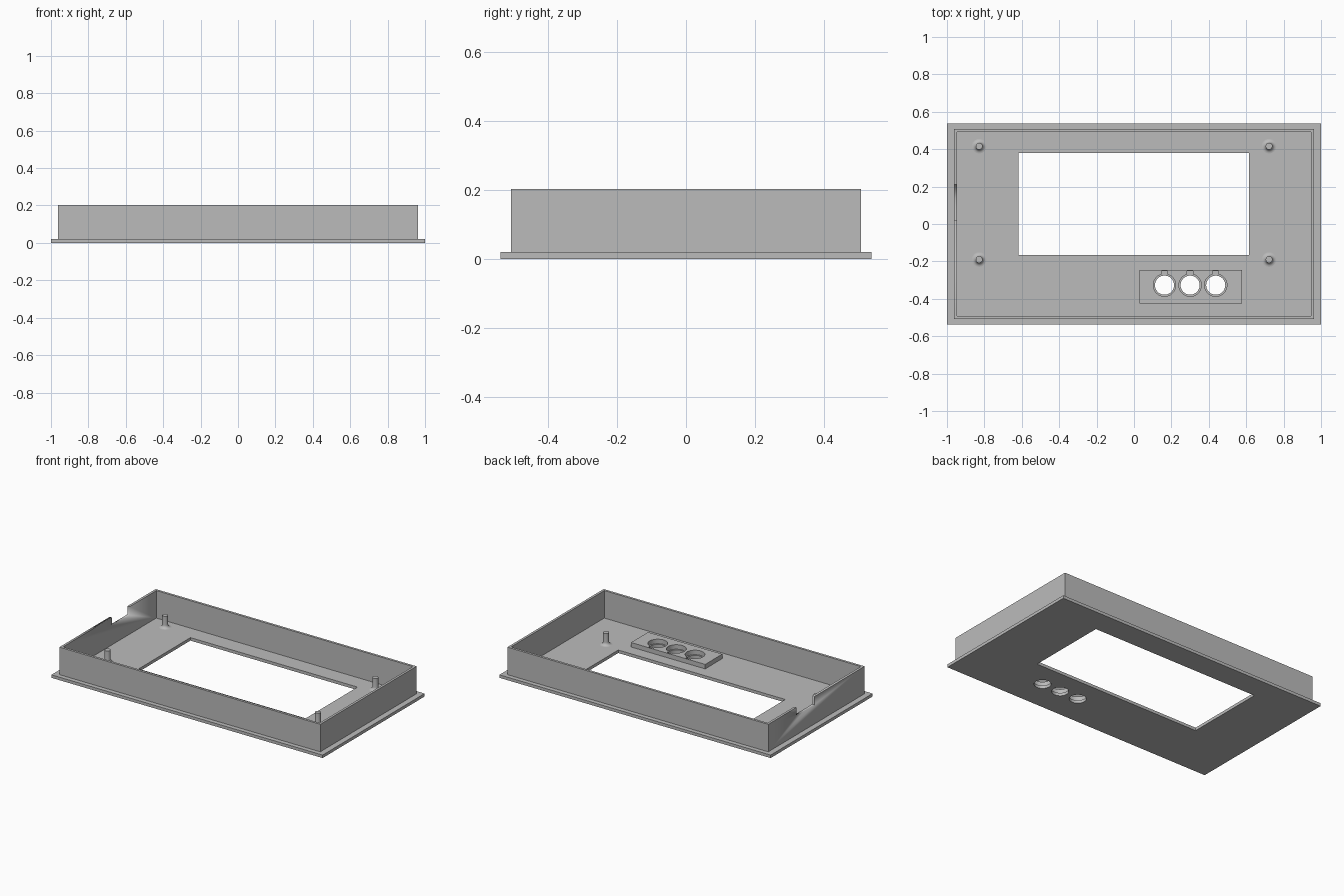
import bpy, bmesh
from math import sin, cos, pi, asin, sqrt, radians

if "Cube" in bpy.data.objects:
    bpy.data.objects.remove(bpy.data.objects["Cube"], do_unlink=True)

grey = bpy.data.materials.new("plain_grey")
grey.use_nodes = True
colour = (0.5, 0.5, 0.5, 1)
grey.diffuse_color = colour
grey.node_tree.nodes["Principled BSDF"].inputs["Base Color"].default_value = colour


def finish(name, bm):
    """Turn a bmesh into a named, shaded object."""
    bmesh.ops.remove_doubles(bm, verts=bm.verts, dist=1e-5)
    bmesh.ops.recalc_face_normals(bm, faces=bm.faces)
    mesh = bpy.data.meshes.new(name)
    bm.to_mesh(mesh)
    bm.free()
    mesh.materials.clear()
    mesh.materials.append(grey)
    obj = bpy.data.objects.new(name, mesh)
    bpy.context.collection.objects.link(obj)
    bpy.ops.object.select_all(action='DESELECT')
    obj.select_set(True)
    bpy.context.view_layer.objects.active = obj
    bpy.ops.object.shade_smooth_by_angle(angle=radians(30))
    return obj


def rect(x0, x1, y0, y1):
    return [(x0, y0), (x1, y0), (x1, y1), (x0, y1)]


def circle(cx, cy, r, n=48):
    return [(cx + r * cos(2 * pi * i / n), cy + r * sin(2 * pi * i / n)) for i in range(n)]


def keyhole(cx, cy, r, half, reach, n=44):
    """Circle with a square key slot on its back side."""
    a = asin(half / r)
    start, sweep = pi / 2 + a, 2 * pi - 2 * a
    arc = [(cx + r * cos(start + sweep * i / n), cy + r * sin(start + sweep * i / n))
           for i in range(n + 1)]
    return arc + [(cx + half, cy + reach), (cx - half, cy + reach)]


def slab(name, outlines, z0, z1):
    """Extrude a flat outline; further outlines are holes."""
    curve = bpy.data.curves.new(name, 'CURVE')
    curve.dimensions = '2D'
    curve.fill_mode = 'BOTH'
    curve.extrude = (z1 - z0) / 2
    for pts in outlines:
        spline = curve.splines.new('POLY')
        spline.points.add(len(pts) - 1)
        for p, (x, y) in zip(spline.points, pts):
            p.co = (x, y, 0, 1)
        spline.use_cyclic_u = True
    tmp = bpy.data.objects.new(name + "_outline", curve)
    bpy.context.collection.objects.link(tmp)
    mesh = bpy.data.meshes.new_from_object(
        tmp.evaluated_get(bpy.context.evaluated_depsgraph_get()))
    bm = bmesh.new()
    bm.from_mesh(mesh)
    bmesh.ops.translate(bm, verts=bm.verts, vec=(0, 0, (z0 + z1) / 2))
    bpy.data.objects.remove(tmp)
    bpy.data.curves.remove(curve)
    bpy.data.meshes.remove(mesh)
    return finish(name, bm)


def lathe(name, profile, x, y, steps=32):
    bm = bmesh.new()
    verts = [bm.verts.new((r, 0, z)) for r, z in profile]
    edges = [bm.edges.new(pair) for pair in zip(verts, verts[1:])]
    bmesh.ops.spin(bm, geom=verts + edges, cent=(0, 0, 0), axis=(0, 0, 1),
                   angle=2 * pi, steps=steps)
    bmesh.ops.translate(bm, verts=bm.verts, vec=(x, y, 0))
    return finish(name, bm)


FLOOR, TOP = 0.02, 0.203
hole_y = -0.327
hole_xs = [0.163, 0.30, 0.437]

# Face plate with display window and button holes
slab("face_plate",
     [rect(-1, 1, -0.537, 0.537), rect(-0.617, 0.615, -0.165, 0.38)]
     + [circle(x, hole_y, 0.051) for x in hole_xs], 0, FLOOR)

# Raised button block with keyed recesses
slab("button_block",
     [rect(0.03, 0.577, -0.425, -0.245)]
     + [keyhole(x, hole_y, 0.06, 0.016, 0.076) for x in hole_xs], FLOOR, 0.05)

# Side walls with a cable notch on the right side
wall = slab("side_walls",
            [rect(-0.962, 0.962, -0.507, 0.507), rect(-0.946, 0.946, -0.491, 0.491)],
            FLOOR, TOP)
cutter = slab("notch_cutter", [rect(-1.05, -0.9, 0.022, 0.21)], TOP - 0.055, TOP + 0.1)
cutter.hide_render = True
cut = wall.modifiers.new("cable_notch", 'BOOLEAN')
cut.operation = 'DIFFERENCE'
cut.solver = 'EXACT'
cut.object = cutter
bpy.context.view_layer.objects.active = wall
bpy.ops.object.modifier_apply(modifier=cut.name)
bpy.data.objects.remove(cutter, do_unlink=True)

# Mounting pins with flared feet
pin_r, flare = 0.018, 0.021
foot = [(pin_r + flare * (1 - sin(a)), FLOOR + flare * (1 - cos(a)))
        for a in (pi / 2 * i / 6 for i in range(7))]
pin_profile = foot + [(pin_r, 0.10), (0, 0.10)]
for side, x in (("right", -0.828), ("left", 0.722)):
    for end, y in (("front", -0.19), ("back", 0.416)):
        lathe(f"{end}_{side}_pin", pin_profile, x, y)
